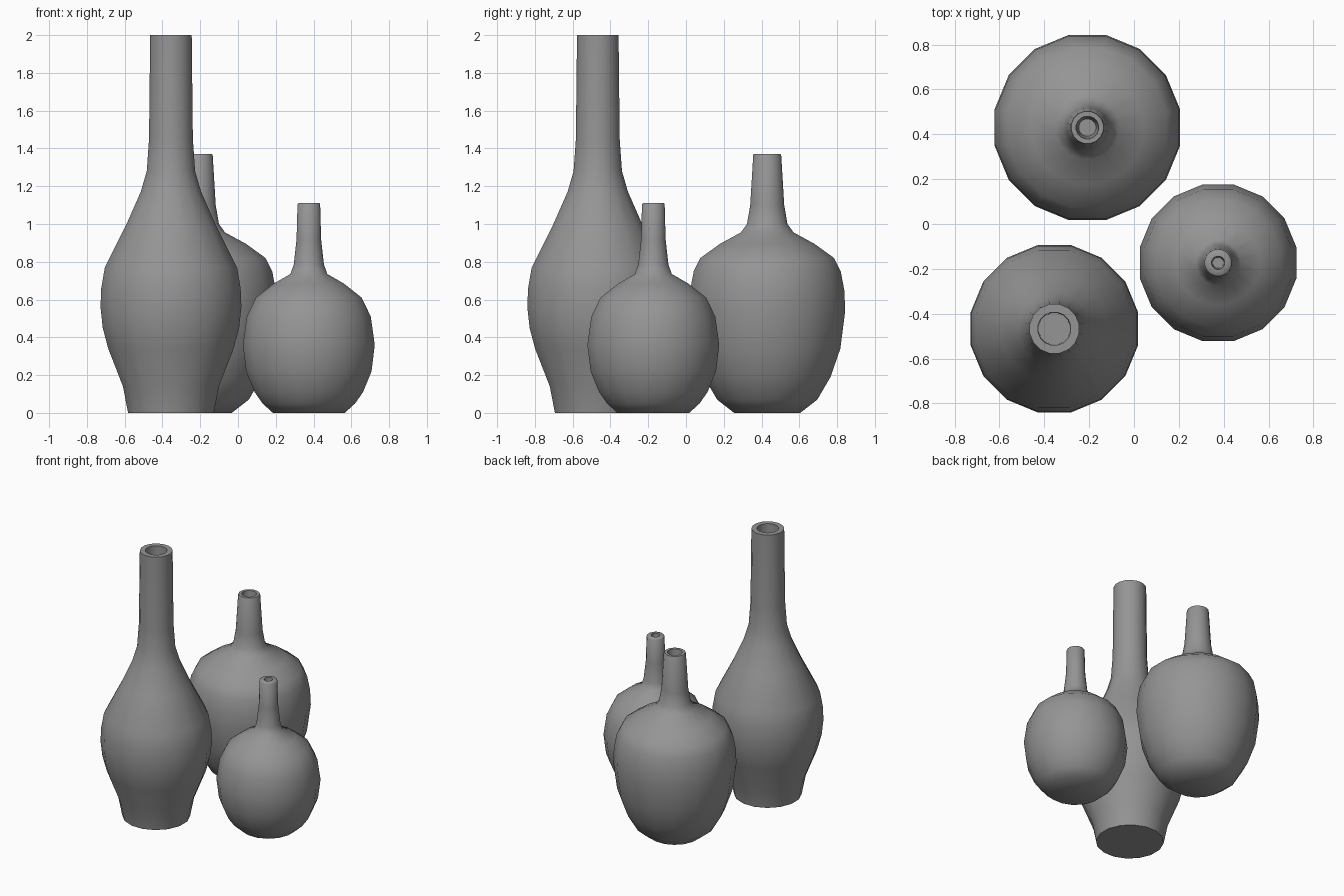
import bpy, bmesh, math

if "Cube" in bpy.data.objects:
    bpy.data.objects.remove(bpy.data.objects["Cube"])

SIDES = 16

# Dark grey glaze
glaze = bpy.data.materials.new("dark_glaze")
glaze.diffuse_color = (0.3, 0.3, 0.3, 1)
glaze.use_nodes = True
glaze.node_tree.nodes["Principled BSDF"].inputs["Base Color"].default_value = glaze.diffuse_color


def vase(name, x, y, profile, hole):
    """Lathe a profile of (radius to flat, z) with closed base and open neck."""
    bm = bmesh.new()
    rings = []
    for r, z in profile + hole:
        r /= math.cos(math.pi / SIDES)
        rings.append([bm.verts.new((r * math.cos(a), r * math.sin(a), z))
                      for a in (2 * math.pi * (i + 0.5) / SIDES for i in range(SIDES))])
    for lo, hi in zip(rings, rings[1:]):
        for i in range(SIDES):
            j = (i + 1) % SIDES
            bm.faces.new((lo[i], lo[j], hi[j], hi[i]))
    bm.faces.new(rings[0][::-1])   # base
    bm.faces.new(rings[-1])        # floor of the neck hole
    bmesh.ops.recalc_face_normals(bm, faces=bm.faces)
    mesh = bpy.data.meshes.new(name)
    bm.to_mesh(mesh)
    bm.free()
    mesh.materials.append(glaze)
    ob = bpy.data.objects.new(name, mesh)
    ob.location = (x, y, 0)
    bpy.context.collection.objects.link(ob)
    bpy.ops.object.select_all(action='DESELECT')
    ob.select_set(True)
    bpy.context.view_layer.objects.active = ob
    bpy.ops.object.shade_smooth_by_angle(angle=math.radians(55))


# Tall bottle vase with a narrow foot
vase("tall_vase", -0.355, -0.467,
     [(.227, 0), (.254, .14), (.332, .34), (.361, .45), (.373, .56), (.369, .66),
      (.35, .77), (.235, 1.0), (.16, 1.17), (.128, 1.28), (.116, 1.45), (.110, 2.0)],
     [(.073, 2.0), (.070, 1.8)])

# Wide round vase with a medium neck
vase("wide_vase", -0.208, 0.43,
     [(.175, 0), (.265, .07), (.335, .19), (.387, .34), (.413, .54), (.408, .65),
      (.389, .75), (.354, .82), (.25, .895), (.14, .955), (.107, 1.0), (.09, 1.1),
      (.074, 1.365), (.071, 1.37)],
     [(.05, 1.37), (.038, 1.2)])

# Small round vase with a thin neck
vase("small_vase", 0.375, -0.173,
     [(.19, 0), (.245, .05), (.287, .11), (.332, .22), (.349, .36), (.328, .51),
      (.28, .61), (.185, .685), (.098, .735), (.08, .785), (.065, .92),
      (.060, 1.105), (.054, 1.112)],
     [(.029, 1.112), (.024, 0.98)])
